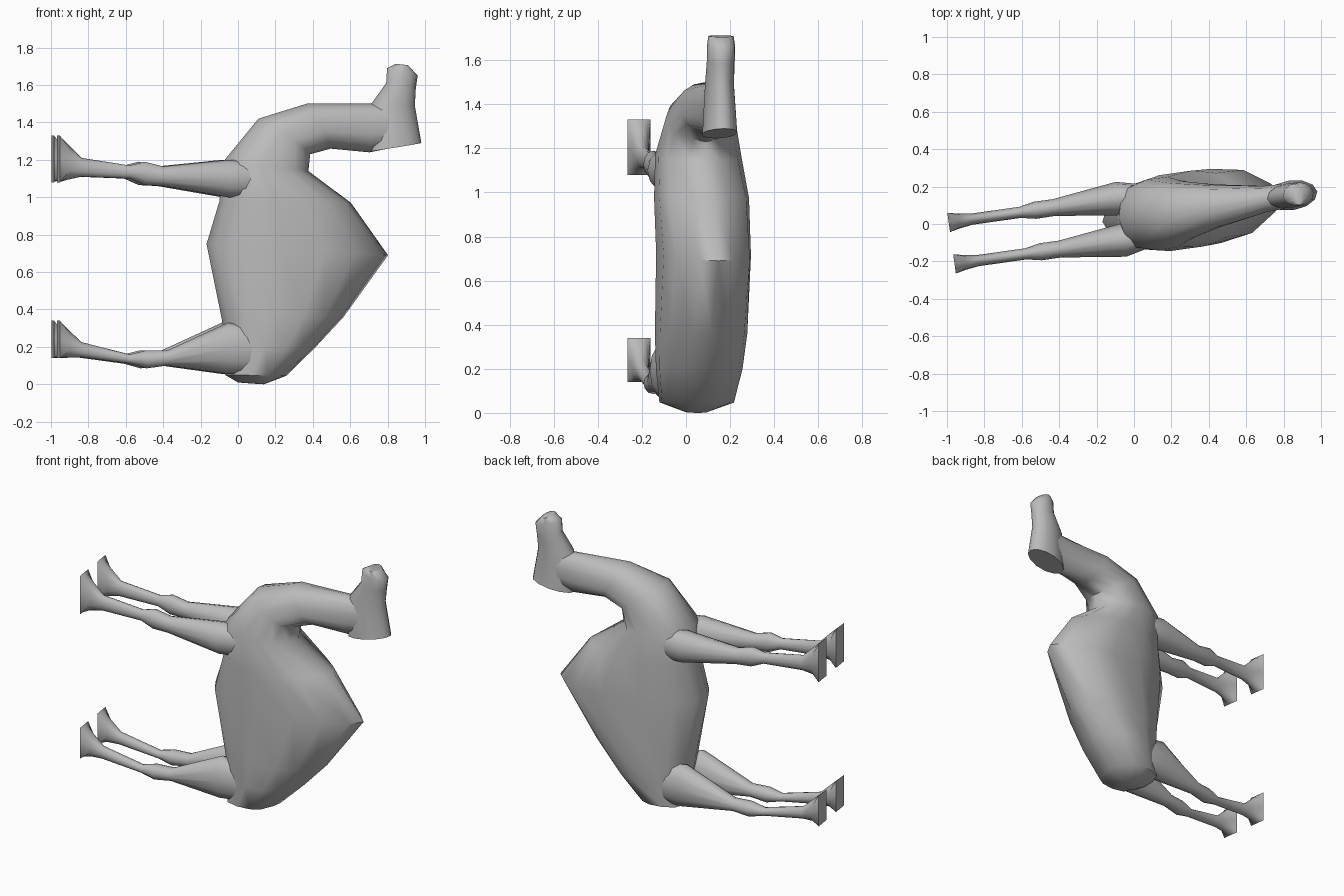
import bpy, bmesh, math
from mathutils import Matrix

if "Cube" in bpy.data.objects:
    bpy.data.objects.remove(bpy.data.objects["Cube"])

grey = bpy.data.materials.new("plain_grey")
grey.use_nodes = True
grey.diffuse_color = (0.5, 0.5, 0.5, 1)
grey.node_tree.nodes["Principled BSDF"].inputs["Base Color"].default_value = grey.diffuse_color

# The whole animal lies on its side with a slight lean
LEAN = Matrix.Translation((0, 0.035, 0)) @ Matrix.Rotation(0.14, 4, 'Z')

# Half outlines of a section: (position from belly to back, share of half width)
BODY = [(-1, 0), (-0.92, .45), (-.7, .84), (-.25, 1), (.25, 1), (.6, .85), (.88, .38), (1, 0)]
ROUND = [(math.cos(math.pi * (1 - i / 6)), math.sin(math.pi * i / 6)) for i in range(7)]
BOX = [(-1, 0), (-1, .5), (-1, 1), (0, 1), (1, 1), (1, .5), (1, 0)]


def loft(name, sections, shape, y=0, end_shape=None, smooth=60):
    """Skin sections given as (belly x, belly z, back x, back z, half width)."""
    bm = bmesh.new()
    rings = []
    for n, (ax, az, bx, bz, w) in enumerate(sections):
        half = end_shape if end_shape and n == len(sections) - 1 else shape
        outline = half + [(u, -v) for u, v in half[-2:0:-1]]
        ring = []
        for u, v in outline:
            t = (u + 1) / 2
            ring.append(bm.verts.new((ax + (bx - ax) * t, y + w * v, az + (bz - az) * t)))
        rings.append(ring)
    count = len(rings[0])
    for r, s in zip(rings, rings[1:]):
        for i in range(count):
            j = (i + 1) % count
            bm.faces.new((r[i], r[j], s[j], s[i]))
    bm.faces.new(rings[0])
    bm.faces.new(rings[-1])
    bmesh.ops.recalc_face_normals(bm, faces=bm.faces)
    bm.transform(LEAN)
    mesh = bpy.data.meshes.new(name)
    bm.to_mesh(mesh)
    bm.free()
    mesh.materials.append(grey)
    obj = bpy.data.objects.new(name, mesh)
    bpy.context.collection.objects.link(obj)
    bpy.ops.object.select_all(action='DESELECT')
    obj.select_set(True)
    bpy.context.view_layer.objects.active = obj
    bpy.ops.object.shade_smooth_by_angle(angle=math.radians(smooth))


# Rump, belly, hump and chest, running into the neck
loft("body_and_neck", [
    (.0, .01, .14, .0, .05),
    (-.07, .05, .26, .045, .165),
    (-.06, .2, .42, .2, .19),
    (-.09, .36, .57, .36, .2),
    (-.17, .75, .81, .69, .2),
    (-.1, .98, .61, .97, .205),
    (-.08, 1.19, .38, 1.14, .19),
    (.11, 1.42, .39, 1.23, .155),
    (.37, 1.5, .5, 1.26, .115),
    (.71, 1.5, .71, 1.24, .07),
    (.84, 1.5, .86, 1.27, .065)], BODY)

# Head, from the wide flat poll to the muzzle
loft("head", [
    (.71, 1.245, .99, 1.29, .08),
    (.72, 1.5, .955, 1.49, .066),
    (.8, 1.61, .96, 1.58, .064),
    (.805, 1.69, .97, 1.65, .064),
    (.85, 1.713, .92, 1.705, .058)], ROUND)

# Legs: (x, low z, high z, half width) from shoulder or hip to foot
FRONT = [(.1, 1.0, 1.19, .05), (-.07, 1.0, 1.2, .09), (-.42, 1.06, 1.165, .045),
         (-.52, 1.065, 1.19, .046), (-.6, 1.1, 1.17, .03), (-.86, 1.11, 1.21, .03),
         (-.93, 1.095, 1.28, .04), (-.985, 1.08, 1.33, .052)]
HIND = [(.1, .06, .3, .05), (-.07, .055, .33, .08), (-.4, .1, .18, .045),
        (-.51, .085, .182, .046), (-.6, .11, .16, .03), (-.86, .145, .225, .03),
        (-.93, .142, .29, .04), (-.985, .14, .34, .052)]
for part, rows in (("front", FRONT), ("hind", HIND)):
    for side, y in (("near", -.112), ("far", .112)):
        loft(f"{part}_leg_{side}", [(x, lo, x, hi, w) for x, lo, hi, w in rows],
             ROUND, y, BOX)
